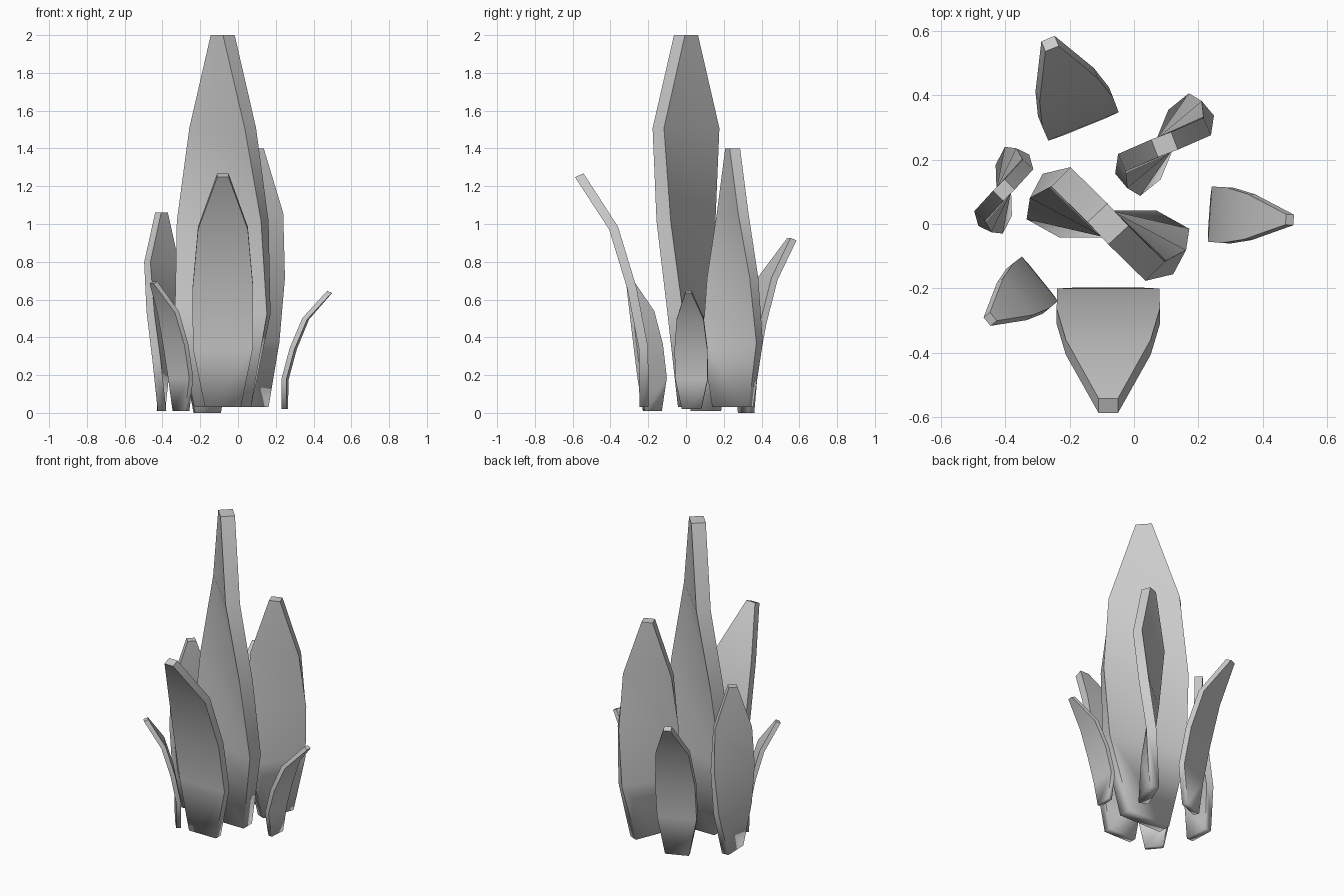
import bpy, bmesh
from math import radians, sin, cos
from mathutils import Vector

if "Cube" in bpy.data.objects:
    bpy.data.objects.remove(bpy.data.objects["Cube"])

# Shared leaf profile, five levels from base to tip
LEVELS = (0, 0.25, 0.5, 0.75, 1)
WIDTHS = (0.6, 1.0, 1.01, 0.83, 0.19)
TWIST = (0, -13, -28, -45, -47)         # upright leaves turn as they rise
BEND = (0, 0.01, 0.19, 0.47, 1)         # outward drift of curved leaves
BEND_LEVELS = (0, 0.257, 0.515, 0.772, 1)
TILT = (0, 3, 10, 17, 23)               # lean of each cross-section


def leaf(name, base, top_z, width, heading, twist=False, reach=0.0):
    """Sweep a rectangle up the leaf; heading is the width direction in degrees."""
    bm = bmesh.new()
    rings = []
    t = width * (0.155 if reach else 0.17) / 2
    x, y, z0 = base
    levels = BEND_LEVELS if reach else LEVELS
    for s, w, tw, b, tl in zip(levels, WIDTHS, TWIST, BEND, TILT):
        a = radians(heading + (tw if twist else 0))
        side = Vector((cos(a), sin(a), 0))
        out = Vector((sin(a), -cos(a), 0))
        centre = Vector((x, y, z0 + (top_z - z0) * s)) + out * reach * b
        lean = radians(tl) if reach else 0
        normal = out * cos(lean) - Vector((0, 0, sin(lean)))
        h = side * (w * width / 2)
        rings.append([bm.verts.new(centre + p) for p in
                      (-h + normal * t, h + normal * t, h - normal * t, -h - normal * t)])
    for lo, hi in zip(rings, rings[1:]):
        for i in range(4):
            j = (i + 1) % 4
            if twist:   # inward-folding diagonal pinches the twisted blade
                bm.faces.new((lo[i], lo[j], hi[i]))
                bm.faces.new((lo[j], hi[j], hi[i]))
            else:
                bm.faces.new((lo[i], lo[j], hi[j], hi[i]))
    bm.faces.new(rings[0][::-1])
    bm.faces.new(rings[-1])
    bmesh.ops.recalc_face_normals(bm, faces=bm.faces)
    mesh = bpy.data.meshes.new(name)
    bm.to_mesh(mesh)
    bm.free()
    obj = bpy.data.objects.new(name, mesh)
    bpy.context.collection.objects.link(obj)
    bpy.ops.object.select_all(action='DESELECT')
    obj.select_set(True)
    bpy.context.view_layer.objects.active = obj
    bpy.ops.object.shade_smooth_by_angle(angle=radians(30))
    # Soft shading around the underside
    for e in mesh.edges:
        if max(e.vertices) < 4:
            e.use_edge_sharp = False


# Upright twisted leaves
leaf("tall_leaf", (-0.081, 0, 0.03), 2.0, 0.5, 0, twist=True)
leaf("back_right_leaf", (0.095, 0.247, 0.03), 1.4, 0.348, 68, twist=True)
leaf("left_leaf", (-0.405, 0.105, 0.01), 1.06, 0.266, 92, twist=True)

# Outward curving leaves
leaf("front_leaf", (-0.08, -0.222, 0.03), 1.258, 0.318, 0, reach=0.343)
leaf("back_leaf", (-0.163, 0.318, 0.0), 0.92, 0.236, 202, reach=0.262)
leaf("right_leaf", (0.247, 0.03, 0.02), 0.64, 0.172, 86, reach=0.238)
leaf("front_left_leaf", (-0.302, -0.178, 0.01), 0.69, 0.178, -51, reach=0.187)
